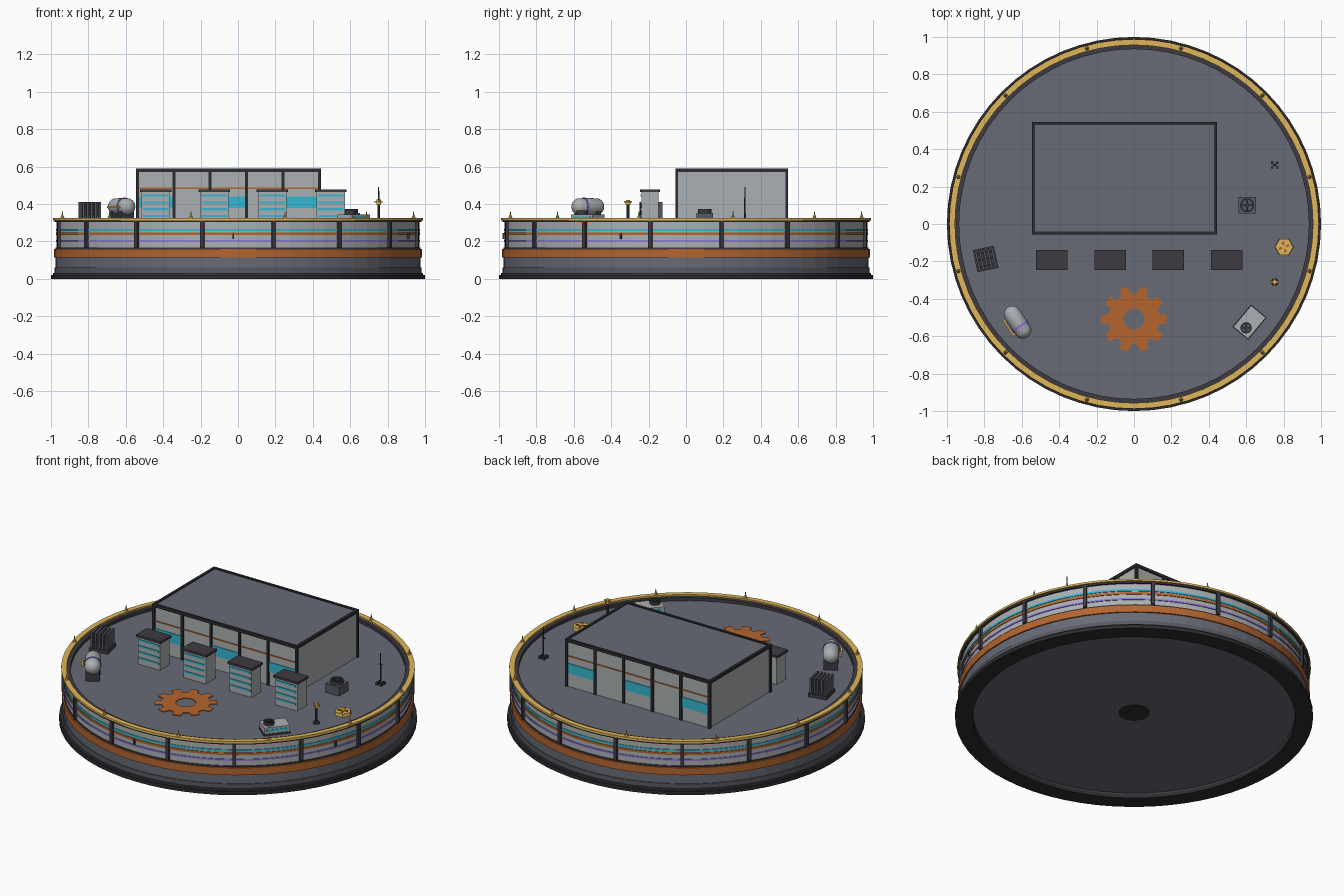
import bpy, bmesh, math
from math import sin, cos, pi, radians
from mathutils import Matrix

cube = bpy.data.objects.get("Cube")
if cube:
    bpy.data.objects.remove(cube, do_unlink=True)


def material(name, hexcode):
    def lin(c):
        return c / 12.92 if c <= 0.04045 else ((c + 0.055) / 1.055) ** 2.4
    rgba = [lin(v / 255) for v in bytes.fromhex(hexcode)] + [1]
    m = bpy.data.materials.new(name)
    m.use_nodes = True
    m.diffuse_color = rgba
    m.node_tree.nodes["Principled BSDF"].inputs["Base Color"].default_value = rgba
    return m


LIGHT = material("light panel grey", "ACB0B2")
DECK = material("deck grey", "686B76")
STEEL = material("steel grey", "575A62")
DARK = material("dark trim", "3E3B41")
BLACK = material("base black", "2C2C30")
YELLOW = material("rim yellow", "E0B65A")
ORANGE = material("rust orange", "B4652F")
CYAN = material("window cyan", "35B9D2")
PURPLE = material("stripe purple", "8C78DC")


def finish(bm, name, mat, loc=(0, 0, 0), rot=0.0):
    bmesh.ops.recalc_face_normals(bm, faces=bm.faces)
    mesh = bpy.data.meshes.new(name)
    bm.to_mesh(mesh)
    bm.free()
    mesh.materials.append(mat)
    ob = bpy.data.objects.new(name, mesh)
    ob.matrix_world = Matrix.Translation(loc) @ Matrix.Rotation(rot, 4, "Z")
    bpy.context.collection.objects.link(ob)
    return ob


def box(name, x, y, z0, z1, sx, sy, mat, rot=0.0):
    bm = bmesh.new()
    bmesh.ops.create_cube(bm, size=1)
    bmesh.ops.scale(bm, vec=(sx, sy, z1 - z0), verts=bm.verts)
    return finish(bm, name, mat, (x, y, (z0 + z1) / 2), rot)


def cone(name, x, y, z0, z1, r0, r1, mat, n=16, rot=0.0):
    bm = bmesh.new()
    bmesh.ops.create_cone(bm, cap_ends=True, segments=n, radius1=r0, radius2=r1, depth=z1 - z0)
    return finish(bm, name, mat, (x, y, (z0 + z1) / 2), rot)


def ring(name, r0, r1, z0, z1, mat, n=64, x=0, y=0):
    """Band with a rectangular section, from inner radius r0 to outer radius r1."""
    bm = bmesh.new()
    loops = [[bm.verts.new((r * cos(2 * pi * i / n), r * sin(2 * pi * i / n), z)) for i in range(n)]
             for r, z in ((r0, z0), (r1, z0), (r1, z1), (r0, z1))]
    for a, b in zip(loops, loops[1:] + loops[:1]):
        for i in range(n):
            j = (i + 1) % n
            bm.faces.new((a[i], a[j], b[j], b[i]))
    return finish(bm, name, mat, (x, y, 0))


def local(x, y, rot):
    """Turns offsets in a rotated unit's frame into deck positions."""
    return lambda u, v: (x + u * cos(rot) - v * sin(rot), y + u * sin(rot) + v * cos(rot))


# Round hull: foot, recessed underside, lower skirt, wall and painted bands
FLOOR = 0.297
ring("base_foot", 0.9, 1.0, 0, 0.022, BLACK)
cone("base_plate", 0, 0, 0.032, 0.05, 0.95, 0.95, DECK, 64)
cone("base_hub", 0, 0, 0.029, 0.04, 0.0875, 0.0875, BLACK, 32)
ring("base_step", 0.9, 0.99, 0.022, 0.032, DARK)
ring("lower_skirt", 0.9, 0.98, 0.032, 0.06, STEEL)
ring("upper_skirt", 0.9, 0.975, 0.06, 0.115, DECK)
ring("orange_belt", 0.9, 0.983, 0.115, 0.16, ORANGE)
ring("belt_trim", 0.9, 0.975, 0.16, 0.168, DARK)
ring("hull_wall", 0.94, 0.97, 0.168, 0.305, LIGHT)
for name, z0, z1, mat in (("purple_stripe", 0.199, 0.209, PURPLE), ("orange_stripe", 0.234, 0.248, ORANGE),
                          ("cyan_stripe", 0.255, 0.267, CYAN)):
    ring(name, 0.96, 0.974, z0, z1, mat)
cone("deck", 0, 0, 0.27, FLOOR, 0.95, 0.95, DECK, 64)
ring("rim_inner_trim", 0.935, 0.958, 0.29, 0.316, DARK)
ring("rim_lower_trim", 0.94, 0.982, 0.303, 0.313, DARK)
ring("rim_top", 0.957, 0.988, 0.313, 0.325, YELLOW)

# Wall ribs, rim spikes and small wall vents
for i in range(16):
    a = radians(-90 + 11.25 + i * 22.5)
    box("wall_rib", 0.974 * cos(a), 0.974 * sin(a), 0.168, 0.306, 0.022, 0.02, DARK, a)
for i in range(12):
    a = radians(-90 + 15 + i * 30)
    cone("rim_spike", 0.972 * cos(a), 0.972 * sin(a), 0.324, 0.338, 0.011, 0.006, YELLOW, 8)
    cone("rim_spike_tip", 0.972 * cos(a), 0.972 * sin(a), 0.338, 0.362, 0.005, 0.001, YELLOW, 6)
for angle in (-91.5, -21):
    a = radians(angle)
    box("wall_vent", 0.974 * cos(a), 0.974 * sin(a), 0.212, 0.245, 0.012, 0.01, DARK, a)

# Main hall with frame, posts, windows and trim lines
X0, X1, Y0, Y1, TOP = -0.546, 0.443, -0.056, 0.546, 0.59
CX, CY, W, D = (X0 + X1) / 2, (Y0 + Y1) / 2, X1 - X0, Y1 - Y0
box("hall_walls", CX, CY, FLOOR, 0.575, W - 0.016, D - 0.016, LIGHT)
box("hall_roof", CX, CY, 0.572, 0.584, W - 0.01, D - 0.01, DECK)
bay = (W - 0.016) / 5
for y, s in ((Y0, 1), (Y1, -1)):
    box("roof_edge", CX, y + s * 0.008, 0.572, TOP, W, 0.016, BLACK)
    for i in range(6):
        box("hall_post", X0 + 0.008 + i * bay, y + s * 0.007, FLOOR, 0.575, 0.016, 0.014, BLACK)
    for i in range(5):
        x = X0 + 0.008 + (i + 0.5) * bay
        box("hall_trim_line", x, y + s * 0.007, 0.481, 0.488, bay - 0.016, 0.006, ORANGE)
        if i % 2 == 0:
            box("hall_window", x, y + s * 0.007, 0.38, 0.44, bay - 0.016, 0.006, CYAN)
for x, s in ((X0, 1), (X1, -1)):
    box("roof_edge_side", x + s * 0.008, CY, 0.572, TOP, 0.016, D, BLACK)

# Row of four small towers
for i in range(4):
    x = -0.44 + i * 0.312
    box("tower", x, -0.193, FLOOR, 0.466, 0.152, 0.092, LIGHT)
    box("tower_roof", x, -0.193, 0.464, 0.478, 0.168, 0.106, DARK)
    for k in range(4):
        z = 0.33 + k * 0.037
        box("tower_window", x, -0.24, z, z + 0.011, 0.136, 0.006, CYAN)

# Painted cog on the deck
TEETH = 10
bm = bmesh.new()
outer, inner = [], []
for i in range(TEETH):
    for off, r in ((-11, 0.138), (-8, 0.174), (0, 0.176), (8, 0.174), (11, 0.138)):
        a = radians(i * 360 / TEETH + off)
        outer.append(bm.verts.new((r * cos(a), r * sin(a), 0)))
        inner.append(bm.verts.new((0.056 * cos(a), 0.056 * sin(a), 0)))
for i in range(len(outer)):
    j = (i + 1) % len(outer)
    bm.faces.new((inner[i], outer[i], outer[j], inner[j]))
ext = bmesh.ops.extrude_face_region(bm, geom=bm.faces[:])
bmesh.ops.translate(bm, vec=(0, 0, 0.004), verts=[v for v in ext["geom"] if isinstance(v, bmesh.types.BMVert)])
finish(bm, "deck_cog", ORANGE, (0, -0.508, FLOOR))

# Storage tank lying on saddles, with a guard rail on its outer side
rot = radians(-57)
at = local(-0.622, -0.525, rot)
bm = bmesh.new()
bmesh.ops.create_uvsphere(bm, u_segments=24, v_segments=12, radius=0.046)
for v in bm.verts:
    if abs(v.co.z) > 0.001:
        v.co.z += math.copysign(0.05, v.co.z)
bmesh.ops.rotate(bm, matrix=Matrix.Rotation(pi / 2, 3, "Y"), verts=bm.verts)
tank = finish(bm, "tank", LIGHT, (*at(0, 0), 0.386), rot)
for p in tank.data.polygons:
    p.use_smooth = True
band = ring("tank_band", 0.04, 0.0485, -0.006, 0.006, PURPLE, 24)
band.matrix_world = (Matrix.Translation((*at(0.025, 0), 0.386)) @ Matrix.Rotation(rot, 4, "Z")
                     @ Matrix.Rotation(pi / 2, 4, "Y"))
for u in (-0.045, 0.045):
    box("tank_saddle", *at(u, 0), FLOOR, 0.362, 0.025, 0.08, DARK, rot)
    box("tank_rail_bracket", *at(u, -0.048), 0.38, 0.39, 0.01, 0.024, YELLOW, rot)
box("tank_rail", *at(0, -0.057), 0.38, 0.39, 0.1, 0.01, YELLOW, rot)

# Finned radiator
rot = radians(12)
at = local(-0.793, -0.187, rot)
box("radiator_base", *at(0, 0), FLOOR, 0.318, 0.115, 0.12, DARK, rot)
for i in range(5):
    box("radiator_fin", *at(-0.044 + i * 0.022, 0), 0.318, 0.41, 0.011, 0.105, STEEL, rot)
for i in range(3):
    box("radiator_bar", *at(0, -0.035 + i * 0.035), 0.345, 0.4, 0.095, 0.007, DARK, rot)


def fan(x, y, z, r):
    ring("fan_housing", r * 0.8, r, z, z + 0.02, DARK, 20, x, y)
    cone("fan_bed", x, y, z, z + 0.004, r * 0.85, r * 0.85, STEEL, 20)
    cone("fan_hub", x, y, z, z + 0.016, r * 0.3, r * 0.3, DARK, 12)
    for k in range(2):
        box("fan_blades", x, y, z + 0.008, z + 0.014, r * 1.7, r * 0.25, DARK, k * pi / 2)


# Square fan unit and rotated cooling unit
box("fan_unit", 0.605, 0.1, FLOOR, 0.353, 0.092, 0.09, STEEL)
fan(0.605, 0.1, 0.353, 0.037)
rot = radians(50)
at = local(0.618, -0.525, rot)
box("cooler_foot", *at(0, 0), FLOOR, 0.308, 0.155, 0.11, DARK, rot)
box("cooler_body", *at(0, 0), 0.308, 0.345, 0.148, 0.102, LIGHT, rot)
for v in (-0.05, 0.05):
    box("cooler_stripe", *at(0, v), 0.32, 0.333, 0.12, 0.006, CYAN, rot)
fan(*at(-0.035, -0.005), 0.345, 0.03)

# Hexagonal hatch with crossed bars
cone("hatch", 0.803, -0.123, FLOOR, 0.318, 0.05, 0.048, YELLOW, 6, pi / 6)
for k in range(2):
    box("hatch_cross", 0.803, -0.123, 0.315, 0.322, 0.06, 0.012, ORANGE, radians(20 + 90 * k))
cone("hatch_knob", 0.803, -0.123, 0.318, 0.325, 0.013, 0.013, YELLOW, 10)

# Beacon post
cone("beacon_base", 0.752, -0.31, FLOOR, 0.308, 0.02, 0.018, DARK, 12)
cone("beacon_post", 0.752, -0.31, 0.308, 0.4, 0.007, 0.007, DARK, 8)
cone("beacon_lamp", 0.752, -0.31, 0.398, 0.422, 0.013, 0.011, YELLOW, 12)
for k in range(2):
    box("beacon_arm", 0.752, -0.31, 0.408, 0.416, 0.042, 0.009, YELLOW, k * pi / 2)

# Antenna mast with feet and a small cross arm
cone("antenna_mast", 0.752, 0.315, FLOOR, 0.49, 0.005, 0.003, DARK, 8)
for dx in (-0.013, 0.013):
    for dy in (-0.013, 0.013):
        box("antenna_foot", 0.752 + dx, 0.315 + dy, FLOOR, 0.315, 0.013, 0.013, DARK)
box("antenna_arm", 0.752, 0.315, 0.42, 0.425, 0.024, 0.005, DARK)
